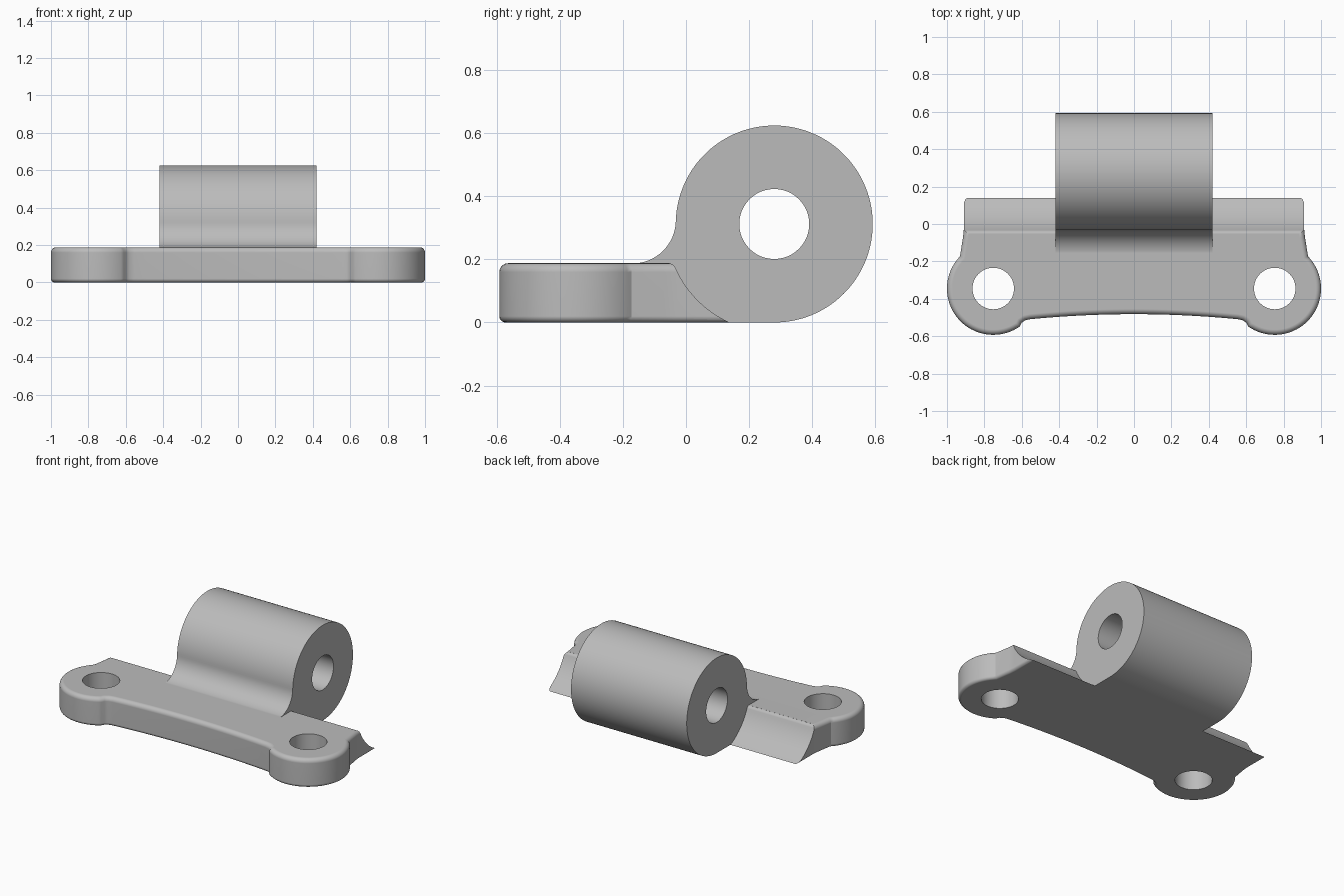
import bpy, bmesh, math
from mathutils import Vector

if "Cube" in bpy.data.objects:
    bpy.data.objects.remove(bpy.data.objects["Cube"])

H = 0.188                              # plate thickness
CY, CZ, R = 0.28, 0.3125, 0.3125       # knuckle axis and radius
EX, EY, ER = 0.7525, -0.345, 0.2475    # ear centre and radius
HALF = 0.42                            # half length of the knuckle

steel = bpy.data.materials.new("grey steel")
steel.diffuse_color = (0.5, 0.5, 0.5, 1)
steel.use_nodes = True
steel.node_tree.nodes["Principled BSDF"].inputs["Base Color"].default_value = steel.diffuse_color


def arc(cx, cy, r, a0, a1, n):
    """Points on an arc, angles in degrees."""
    return [(cx + r * math.cos(math.radians(a0 + (a1 - a0) * i / n)),
             cy + r * math.sin(math.radians(a0 + (a1 - a0) * i / n))) for i in range(n + 1)]


def loft(name, rings):
    """Skin a stack of equal-length rings and cap both ends."""
    bm = bmesh.new()
    rows = [[bm.verts.new(p) for p in ring] for ring in rings]
    n = len(rows[0])
    for a, b in zip(rows, rows[1:]):
        for i in range(n):
            j = (i + 1) % n
            bm.faces.new((a[i], a[j], b[j], b[i]))
    bm.faces.new(rows[0][::-1])
    bm.faces.new(rows[-1])
    bmesh.ops.recalc_face_normals(bm, faces=bm.faces)
    me = bpy.data.meshes.new(name)
    bm.to_mesh(me)
    bm.free()
    me.materials.append(steel)
    ob = bpy.data.objects.new(name, me)
    bpy.context.collection.objects.link(ob)
    return ob


def prism_x(name, profile, half):
    return loft(name, [[(x, y, z) for y, z in profile] for x in (-half, half)])


def boolean(target, other, operation):
    mod = target.modifiers.new("cut", 'BOOLEAN')
    mod.operation, mod.solver, mod.object = operation, 'EXACT', other
    bpy.context.view_layer.objects.active = target
    bpy.ops.object.modifier_apply(modifier=mod.name)
    bpy.data.objects.remove(other)


def inset(pts, d):
    """Offset a counter-clockwise outline inwards by d."""
    out = []
    for i, p in enumerate(pts):
        a, b, c = Vector(pts[i - 1]), Vector(p), Vector(pts[(i + 1) % len(pts)])
        n1, n2 = [Vector((-e.y, e.x)) for e in ((b - a).normalized(), (c - b).normalized())]
        m = (n1 + n2).normalized()
        q = b + m * (d / max(m.dot(n1), 0.4))
        out.append((q.x, q.y))
    return out


# Plate outline: right half from the front middle round to the back, then mirrored
half = [(x, -0.482 - 0.027 * (x / 0.555) ** 2) for x in [0.555 * i / 10 for i in range(11)]]
half += [(0.582, -0.515), (0.600, -0.527)]
half += arc(EX, EY, ER, -125, 44, 40)
half += [(0.914, -0.07), (0.910, -0.03), (0.910, 0.25)]
outline = half + [(-x, y) for x, y in half[:0:-1]]

# Plate with rounded rims at top and bottom
RT, RB = 0.028, 0.02
levels = [(RB * (1 - math.sin(t)), RB * (1 - math.cos(t)))
          for t in [math.pi / 2 * i / 5 for i in range(5, -1, -1)]]
levels = [(RB - RB * math.sin(math.pi / 2 * i / 5), RB - RB * math.cos(math.pi / 2 * i / 5))
          for i in range(6)]
levels = [(d, z) for z, d in reversed(levels)]
levels += [(RT - RT * math.cos(math.pi / 2 * i / 5), H - RT + RT * math.sin(math.pi / 2 * i / 5))
           for i in range(6)]
plate = loft("hinge_plate", [[(x, y, z) for x, y in inset(outline, d)] for d, z in levels])

# Hollow clearance along the back of the plate, with a rounded upper lip
RC, r = 0.343, 0.025
lz = H - r
ly = CY - math.sqrt((RC + r) ** 2 - (CZ - lz) ** 2)
ang = math.degrees(math.atan2(CZ - lz, CY - ly))
lip = arc(ly, lz, r, 80, ang, 6)
hollow = [(lip[0][0], 0.4)] + lip + arc(CY, CZ, RC, 180 + ang, 270, 24)[1:] + [(0.45, CZ - RC), (0.45, 0.4)]
boolean(plate, prism_x("clearance_cutter", hollow, 1.2), 'DIFFERENCE')

# Knuckle barrel flowing into the plate through a fillet
fr, fy = 0.1377, CY - 0.45
fz = 0.1873 + fr
barrel = [(-0.2, 0.05), (-0.15, 0), (0.1, 0)] + arc(CY, CZ, R, -90, 178.4, 96)
barrel += arc(fy, fz, fr, -1.6, -90, 16)[1:]
boolean(plate, prism_x("knuckle", barrel, HALF), 'UNION')

# Pin bore and the two screw holes
boolean(plate, prism_x("bore_cutter", arc(CY, CZ, 0.111, 0, 352.5, 47), 0.6), 'DIFFERENCE')
for s in (-1, 1):
    ring = arc(s * EX, EY, 0.111, 0, 352.5, 47)
    boolean(plate, loft("screw_cutter", [[(x, y, z) for x, y in ring] for z in (-0.1, 0.3)]), 'DIFFERENCE')

# Smooth shading with crisp edges
bpy.ops.object.select_all(action='DESELECT')
plate.select_set(True)
bpy.context.view_layer.objects.active = plate
bpy.ops.object.shade_smooth_by_angle(angle=math.radians(30))
wn = plate.modifiers.new("flat faces", 'WEIGHTED_NORMAL')
wn.keep_sharp = True
